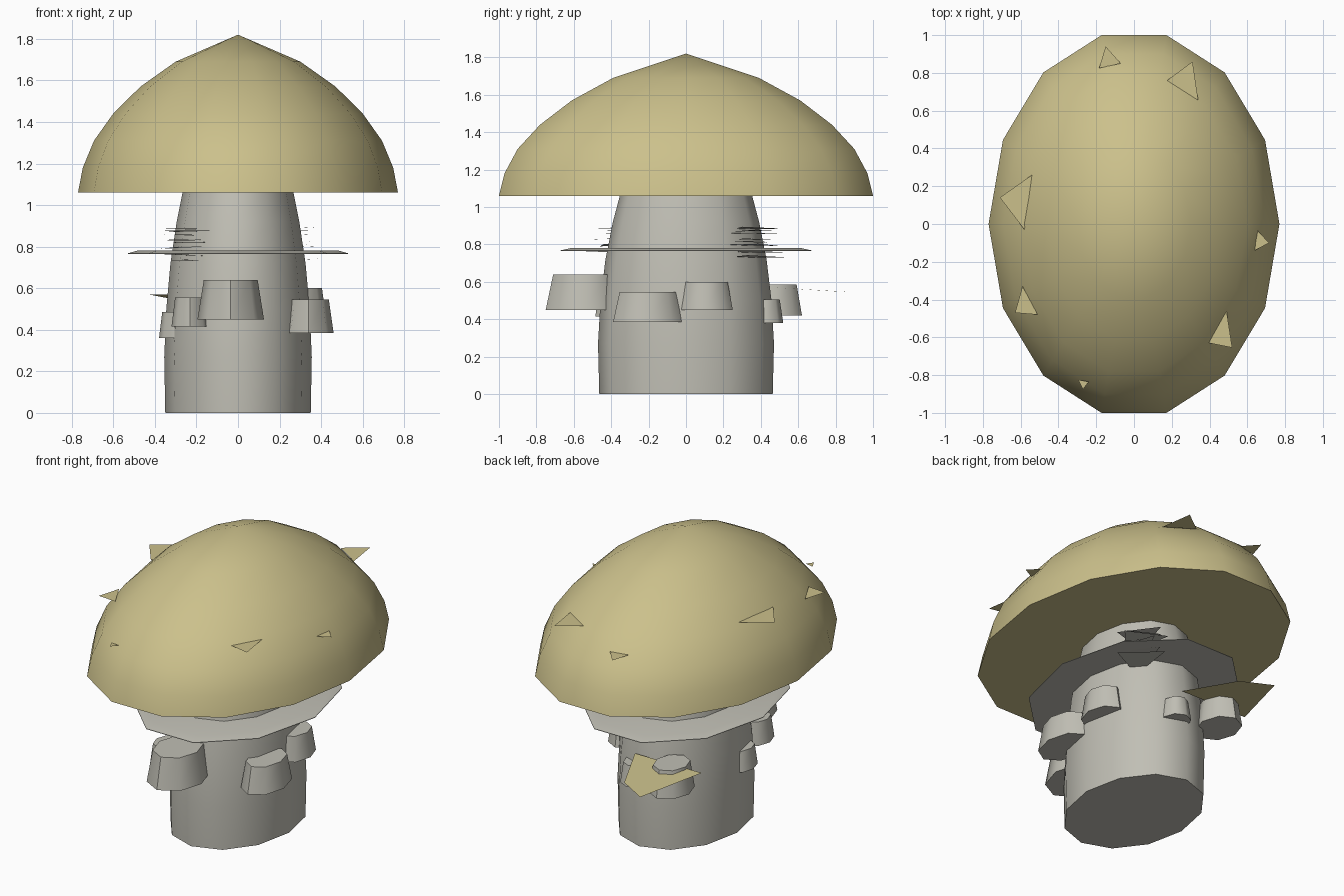
import bpy, bmesh, math, random

if "Cube" in bpy.data.objects:
    bpy.data.objects.remove(bpy.data.objects["Cube"])

random.seed(4)


def material(name, rgb):
    m = bpy.data.materials.new(name)
    m.diffuse_color = (*rgb, 1)
    m.use_nodes = True
    m.node_tree.nodes["Principled BSDF"].inputs["Base Color"].default_value = m.diffuse_color
    return m


TAN = material("cap tan", (0.60, 0.53, 0.26))
GREY = material("stem grey", (0.53, 0.52, 0.46))


def finish(name, bm, mat, smooth=True):
    me = bpy.data.meshes.new(name)
    bmesh.ops.recalc_face_normals(bm, faces=bm.faces)
    bm.to_mesh(me)
    bm.free()
    ob = bpy.data.objects.new(name, me)
    bpy.context.collection.objects.link(ob)
    me.materials.append(mat)
    if smooth:
        bpy.ops.object.select_all(action='DESELECT')
        ob.select_set(True)
        bpy.context.view_layer.objects.active = ob
        bpy.ops.object.shade_smooth_by_angle(angle=math.radians(52))
    return ob


def lathe(name, profile, sides, mat, rx=1, ry=1, cx=0, cy=0):
    """Closed elliptical solid from (radius, z) pairs, bottom to top."""
    bm = bmesh.new()
    rings = []
    for r, z in profile:
        n = sides if r > 0 else 1
        rings.append([bm.verts.new((cx + rx * r * math.cos(math.tau * i / sides),
                                    cy + ry * r * math.sin(math.tau * i / sides), z))
                      for i in range(n)])
    for a, b in zip(rings, rings[1:]):
        for i in range(sides):
            j = (i + 1) % sides
            if len(b) == 1:
                bm.faces.new((a[i], a[j], b[0]))
            else:
                bm.faces.new((a[i], a[j], b[j], b[i]))
    bm.faces.new(rings[0][::-1])
    if len(rings[-1]) > 1:
        bm.faces.new(rings[-1])
    return finish(name, bm, mat)


def flake(name, points, mat):
    bm = bmesh.new()
    bm.faces.new([bm.verts.new(p) for p in points])
    return finish(name, bm, mat, smooth=False)


# Cap: domed oval with a pointed top
lathe("cap", [(1, 1.06), (0.97, 1.18), (0.90, 1.31), (0.78, 1.44),
              (0.61, 1.57), (0.39, 1.69), (0, 1.82)], 14, TAN, 0.77, 1.026)

# Stem
lathe("stem", [(0.35, 0), (0.355, 0.27), (0.345, 0.5), (0.325, 0.72),
               (0.295, 0.92), (0.265, 1.07)], 12, GREY, 1, 1.325)

# Skirt ring with bevelled rim
lathe("skirt", [(0.53, 0.765), (0.53, 0.768), (0.48, 0.782)], 10, GREY, 1, 1.33)

# Small stubs around the stem: centre, bottom half sizes, bottom and top height
stubs = [(-0.035, -0.54, 0.16, 0.21, 0.45, 0.64),
         (0.34, -0.205, 0.12, 0.185, 0.385, 0.545),
         (0.315, 0.105, 0.11, 0.145, 0.45, 0.60),
         (-0.23, -0.37, 0.09, 0.115, 0.415, 0.555),
         (-0.30, -0.12, 0.08, 0.11, 0.36, 0.485),
         (-0.23, 0.47, 0.12, 0.15, 0.42, 0.585),
         (0.05, 0.42, 0.085, 0.10, 0.38, 0.505)]
for i, (x, y, hx, hy, z0, z1) in enumerate(stubs):
    lathe(f"stub_{i + 1}", [(1, z0), (0.81, z1)], 8, GREY, hx, hy, x, y)

# Thin triangular flakes on the cap
flakes = [(1.38, (-0.15, 0.94), (-0.185, 0.825), (-0.07, 0.85)),
          (1.44, (0.31, 0.86), (0.175, 0.76), (0.34, 0.655)),
          (1.46, (-0.71, 0.14), (-0.58, -0.03), (-0.54, 0.26)),
          (1.395, (-0.59, -0.33), (-0.63, -0.47), (-0.51, -0.48)),
          (1.42, (0.49, -0.46), (0.395, -0.63), (0.52, -0.655)),
          (1.33, (-0.295, -0.825), (-0.27, -0.875), (-0.24, -0.835)),
          (1.355, (0.65, -0.03), (0.64, -0.14), (0.715, -0.10))]
for i, (z, *pts) in enumerate(flakes):
    flake(f"cap_flake_{i + 1}", [(x, y, z) for x, y in pts], TAN)

# Large loose flake low on the back
flake("loose_flake", [(0.03, 0.46, 0.57), (-0.43, 0.46, 0.57),
                      (-0.30, 0.88, 0.545), (-0.12, 0.78, 0.55)], TAN)

# Two stacks of ragged scraps at the skirt
for side, cx, cy in (("front", -0.26, -0.36), ("back", 0.26, 0.36)):
    for k in range(9):
        z, turn = 0.74 + 0.0185 * k, random.uniform(0, math.tau)
        r = random.uniform(0.09, 0.15)
        pts = []
        for j in range(3):
            a = turn + math.tau * j / 3
            pts.append((cx + r * math.cos(a), cy + 1.3 * r * math.sin(a),
                        z + random.uniform(-0.01, 0.01)))
        flake(f"{side}_scrap_{k + 1}", pts, GREY)
